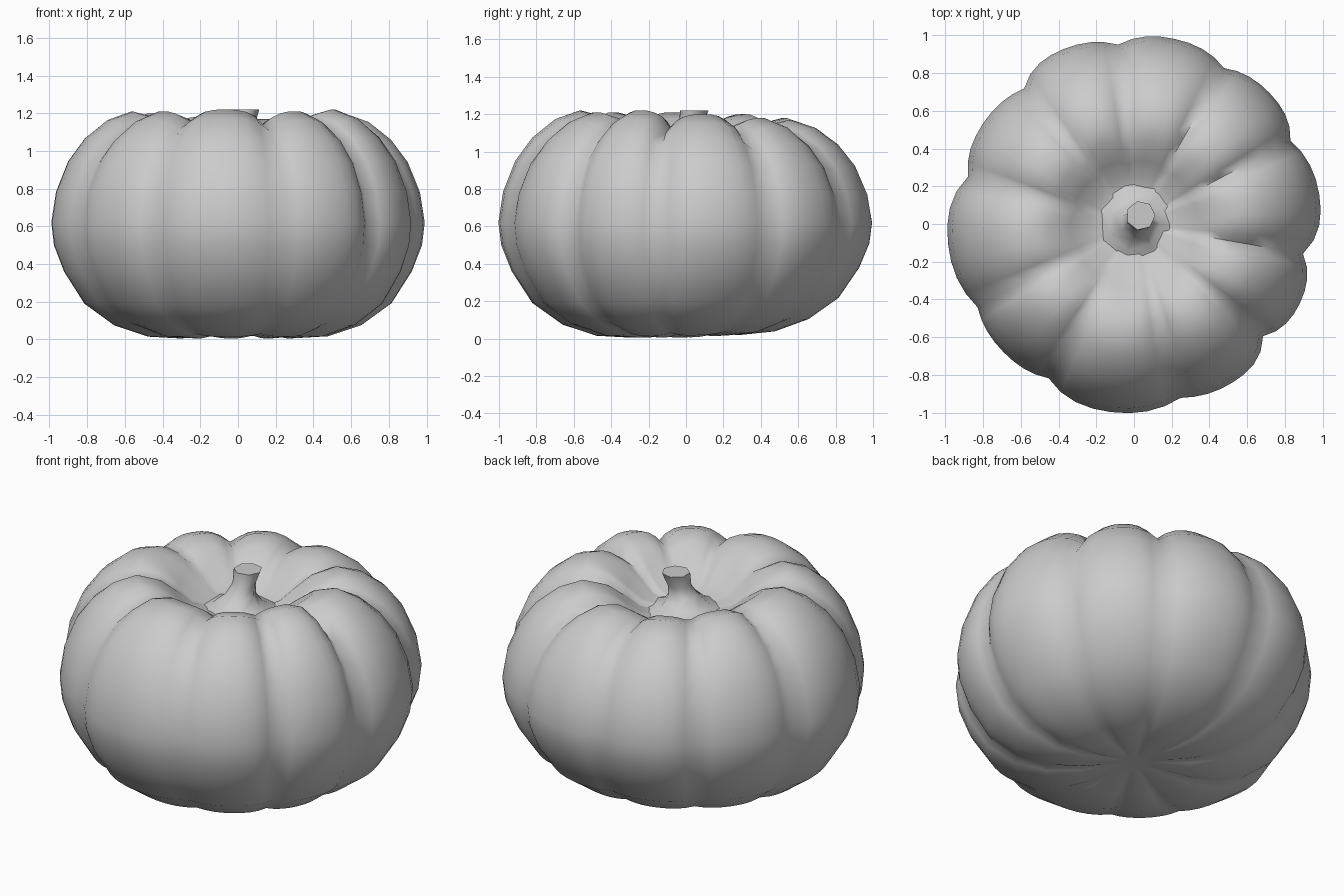
import bpy, bmesh, math

cube = bpy.data.objects.get("Cube")
if cube:
    bpy.data.objects.remove(cube, do_unlink=True)

grey = bpy.data.materials.new("plain_grey")
grey.use_nodes = True
grey.diffuse_color = (0.6, 0.6, 0.6, 1)
grey.node_tree.nodes["Principled BSDF"].inputs["Base Color"].default_value = grey.diffuse_color


def loft(name, rings, smooth_angle):
    """Skin closed rings of points and cap both ends."""
    bm = bmesh.new()
    loops = [[bm.verts.new(p) for p in ring] for ring in rings]
    n = len(loops[0])
    for low, high in zip(loops, loops[1:]):
        for i in range(n):
            j = (i + 1) % n
            bm.faces.new((low[i], low[j], high[j], high[i]))
    bm.faces.new(loops[0][::-1])
    bm.faces.new(loops[-1])
    bmesh.ops.recalc_face_normals(bm, faces=bm.faces)
    mesh = bpy.data.meshes.new(name)
    bm.to_mesh(mesh)
    bm.free()
    mesh.materials.append(grey)
    obj = bpy.data.objects.new(name, mesh)
    bpy.context.collection.objects.link(obj)
    bpy.ops.object.select_all(action="DESELECT")
    obj.select_set(True)
    bpy.context.view_layer.objects.active = obj
    bpy.ops.object.shade_smooth_by_angle(angle=math.radians(smooth_angle))
    return obj


# Lobes: starting groove angle, groove radius, crest radius, crest height
lobes = [(-10, .91, .995, 1.2), (28, .94, 1, 1.18), (60, .955, 1.005, 1.17),
         (95, .955, 1, 1.18), (129, .925, .962, 1.2), (164, .915, .992, 1.21),
         (208, .94, .97, 1.21), (241, .935, 1.005, 1.22),
         (285, .955, .99, 1.21), (319, .907, .975, 1.22)]

# Profile: crest radius, crest height, groove radius, groove height
profile = [(.10, .04, .10, .04), (.30, .005, .30, .025), (.48, .015, .48, .03),
           (.66, .075, .66, .085), (.82, .19, .82, .195), (.93, .36, .93, .36),
           (.985, .5, .985, .5), (1, .62, 1, .62), (.975, .78, .97, .775),
           (.91, .94, .90, .92), (.82, 1.06, .80, 1.03), (.70, 1.155, .67, 1.1),
           (.57, 1.2, .53, 1.13), (.45, 1.17, .41, 1.11), (.34, 1.09, .32, 1.06),
           (.25, 1.02, .25, 1.01), (.14, .99, .14, .99)]

# Ribbed body: lobe relief fades out towards the smooth underside and the dish
STEPS = 8
rings = []
for cr, cz, gr, gz in profile:
    upper, lower = max(0, cz - .6) / .6, max(0, .6 - cz) / .6
    relief = min(1, cr / .8) * (1 - .5 * lower)
    ring = []
    for k, (start, groove, crest, top) in enumerate(lobes):
        next_start, next_groove = lobes[(k + 1) % len(lobes)][:2]
        span = (next_start - start) % 360
        for s in range(STEPS):
            u = s / STEPS
            swell = 1 - abs(2 * u - 1) ** 2.6
            a = math.radians(start + span * u)
            valley = groove + (next_groove - groove) * u
            scale = valley + (crest - valley) * swell
            r = (gr + (cr - gr) * swell) * (1 + (scale - 1) * relief)
            x, y = r * math.cos(a), r * math.sin(a)
            z = gz + (cz - gz) * swell + (top - 1.2) * upper
            ring.append((x, y, z + .05 * max(0, y) * lower))
    rings.append(ring)
loft("pumpkin_body", rings, 80)

# Leaning stem with a flared foot and tip: radius, height, centre x, centre y
SIDES = 7
stem = [(.24, .985, 0, -.01), (.14, 1.02, 0, 0), (.085, 1.08, .015, .005),
        (.065, 1.14, .025, .025), (.078, 1.22, .035, .045)]
loft("stem", [[(x + r * math.cos(math.tau * i / SIDES),
                y + r * math.sin(math.tau * i / SIDES), z)
               for i in range(SIDES)] for r, z, x, y in stem], 60)
